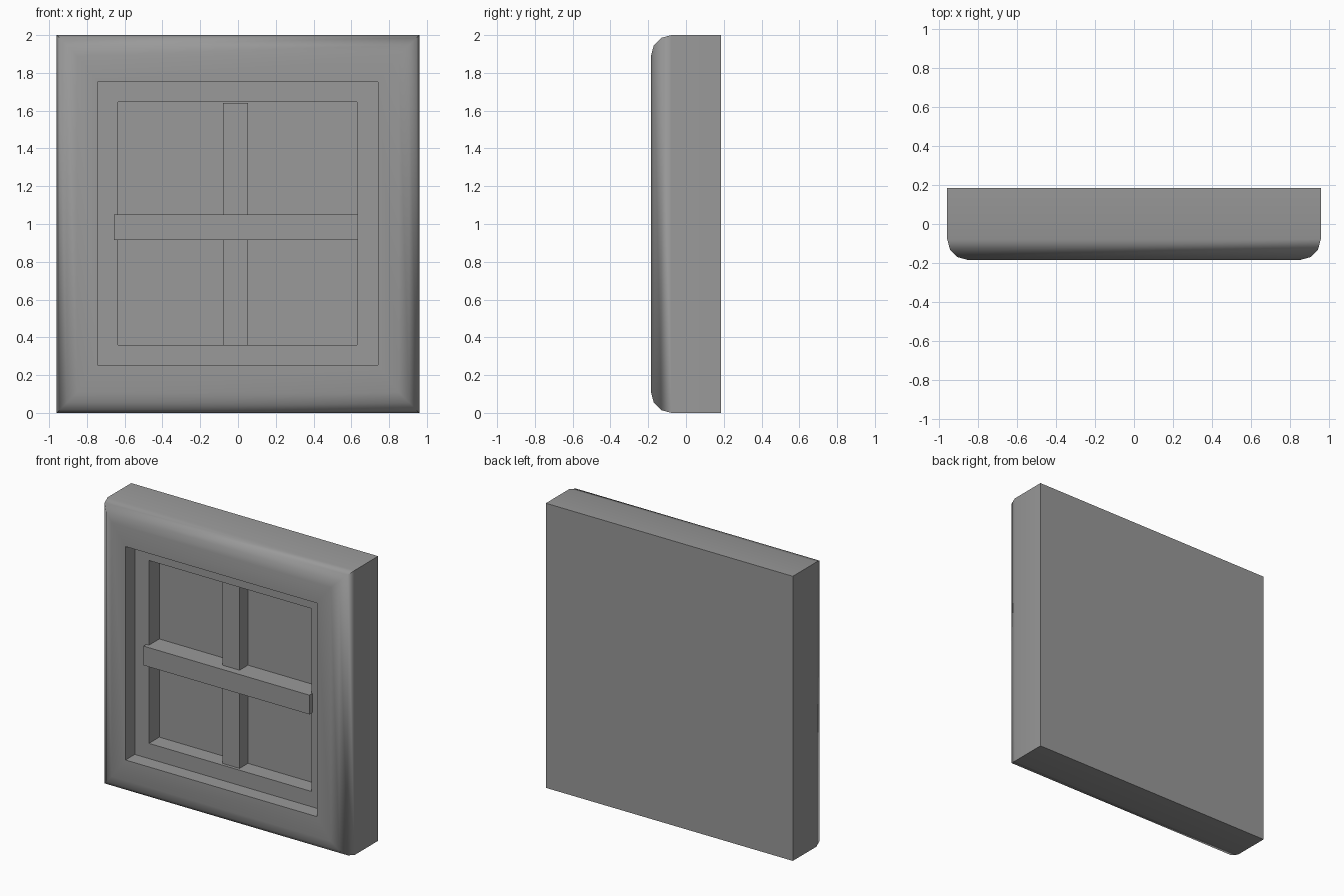
import bpy, bmesh, math
from mathutils import Matrix, Vector

cube = bpy.data.objects.get("Cube")
if cube:
    bpy.data.objects.remove(cube, do_unlink=True)

GREY = (0.32, 0.32, 0.32, 1)
grey = bpy.data.materials.new("plain grey")
grey.use_nodes = True
grey.diffuse_color = GREY
grey.node_tree.nodes["Principled BSDF"].inputs["Base Color"].default_value = GREY


def finish(name, bm):
    bmesh.ops.recalc_face_normals(bm, faces=bm.faces)
    mesh = bpy.data.meshes.new(name)
    bm.to_mesh(mesh)
    bm.free()
    mesh.materials.append(grey)
    obj = bpy.data.objects.new(name, mesh)
    bpy.context.collection.objects.link(obj)
    return obj


def box(name, x0, x1, y0, y1, z0, z1):
    bm = bmesh.new()
    size = Vector((x1 - x0, y1 - y0, z1 - z0))
    centre = Vector((x0 + x1, y0 + y1, z0 + z1)) / 2
    bmesh.ops.create_cube(bm, size=1, matrix=Matrix.Translation(centre) @ Matrix.Diagonal(size).to_4x4())
    return finish(name, bm)


# Frame: rectangular rings from the back, over the rounded rim, into two recesses
W, D, H, R = 0.96, 0.185, 2.0, 0.108
LEDGE, PANE = -0.082, 0.033
rings = [(-W, W, 0, H, D)]
for i in range(4):
    a = math.radians(30 * i)
    inset, y = R * (1 - math.cos(a)), -D + R * (1 - math.sin(a))
    rings.append((-W + inset, W - inset, inset, H - inset, y))
outer = (-0.745, 0.742, 0.253, 1.753)
inner = (-0.635, 0.63, 0.36, 1.645)
rings += [outer + (-D,), outer + (LEDGE,), inner + (LEDGE,), inner + (PANE,)]

bm = bmesh.new()
loops = [[bm.verts.new(p) for p in ((x0, y, z0), (x1, y, z0), (x1, y, z1), (x0, y, z1))]
         for x0, x1, z0, z1, y in rings]
for a, b in zip(loops, loops[1:]):
    for i in range(4):
        j = (i + 1) % 4
        bm.faces.new((a[i], a[j], b[j], b[i]))
bm.faces.new(loops[0])
bm.faces.new(loops[-1])
frame = finish("window_frame", bm)
bpy.context.view_layer.objects.active = frame
frame.select_set(True)
bpy.ops.object.shade_smooth_by_angle(angle=math.radians(62))

# Crossed glazing bars
box("vertical_bar", -0.08, 0.054, -0.06, PANE + 0.02, 0.35, 1.64)
box("horizontal_bar", -0.656, 0.635, -0.113, PANE + 0.02, 0.915, 1.05)
